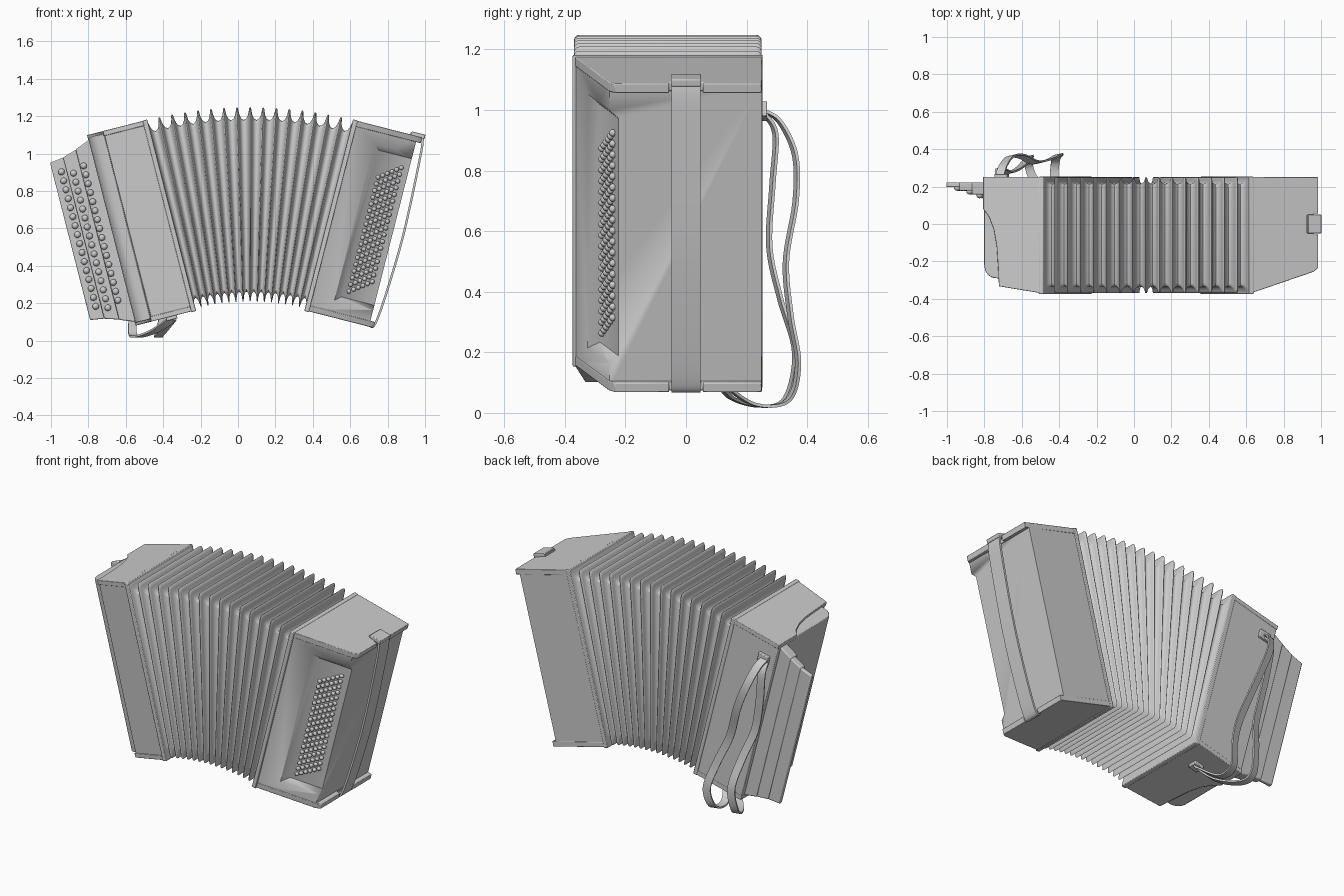
import bpy, bmesh, math
from mathutils import Vector, Matrix

if "Cube" in bpy.data.objects:
    bpy.data.objects.remove(bpy.data.objects["Cube"])

# Bellows fan around a centre point; both cases sit square to the fan's ends
CX, CZ, T = 0.065, -1.0, math.radians(14.3)
R0, R1 = 1.2, 2.247          # inner / outer radius of the cases


def place(side, u, y, v):
    """Case coordinates: u outward from bellows, v along the radius."""
    return Vector((CX + side * (v * math.sin(T) + u * math.cos(T)), y,
                   CZ + v * math.cos(T) - u * math.sin(T)))


def finish(name, bm, bevel=0.0, angle=35):
    bmesh.ops.recalc_face_normals(bm, faces=bm.faces)
    me = bpy.data.meshes.new(name)
    bm.to_mesh(me)
    bm.free()
    me.polygons.foreach_set("use_smooth", [True] * len(me.polygons))
    me.set_sharp_from_angle(angle=math.radians(angle))
    ob = bpy.data.objects.new(name, me)
    bpy.context.collection.objects.link(ob)
    if bevel:
        m = ob.modifiers.new("bevel", 'BEVEL')
        m.width, m.segments, m.limit_method = bevel, 2, 'ANGLE'
    return ob


def loft(bm, rings):
    vs = [[bm.verts.new(p) for p in r] for r in rings]
    n = len(vs[0])
    for a, b in zip(vs, vs[1:]):
        for i in range(n):
            bm.faces.new((a[i], a[(i + 1) % n], b[(i + 1) % n], b[i]))
    bm.faces.new(vs[0])
    bm.faces.new(vs[-1])


def prism_uy(name, side, poly, v0, v1, bevel=0.005):
    bm = bmesh.new()
    loft(bm, [[place(side, u, y, v) for u, y in poly] for v in (v0, v1)])
    return finish(name, bm, bevel)


def block(name, side, u0, u1, y0, y1, v0, v1, bevel=0.004):
    return prism_uy(name, side, [(u0, y0), (u1, y0), (u1, y1), (u0, y1)], v0, v1, bevel)


def buttons(name, side, spots, r):
    bm = bmesh.new()
    for u, y, v in spots:
        bmesh.ops.create_icosphere(bm, subdivisions=2, radius=r,
                                   matrix=Matrix.Translation(place(side, u, y, v)))
    return finish(name, bm, angle=80)


def spline(pts, steps=8):
    p = [pts[0]] + pts + [pts[-1]]
    out = []
    for i in range(1, len(p) - 2):
        a, b, c, d = p[i - 1:i + 3]
        for k in range(steps):
            t = k / steps
            out.append(0.5 * (2 * b + (c - a) * t + (2 * a - 5 * b + 4 * c - d) * t * t
                              + (3 * b - a - 3 * c + d) * t ** 3))
    return out + [pts[-1]]


def ribbon(name, pts, across, width, thick):
    path = spline(pts)
    rings = []
    for i, p in enumerate(path):
        t = (path[min(i + 1, len(path) - 1)] - path[max(i - 1, 0)]).normalized()
        w = (across - t * across.dot(t)).normalized()
        n = t.cross(w)
        w, n = w * width / 2, n * thick / 2
        rings.append([p + w + n, p - w + n, p - w - n, p + w - n])
    bm = bmesh.new()
    loft(bm, rings)
    return finish(name, bm, angle=50)


# Bellows: rounded rectangle swept round the fan, inset by a fold profile
FOLD = [(0, 0), (.07, .004), (.11, .022), (.17, .042), (.3, .06), (.5, .068)]
N = 16
rings = []
bm = bmesh.new()
for k in range(N):
    # each period runs valley to valley around a thin ridge, starting at the case wall
    cyc = FOLD[:-1] + [(1 - s, d) for s, d in reversed(FOLD)][:-1]
    for s, d in sorted(set(cyc) | {FOLD[-1]}):
        a = -T + 2 * T * (k + s) / N
        r0, r1 = R0 + 0.008 + d * 0.8, R1 + 0.001 - d
        y0, y1 = -0.37 + d * 0.55, 0.25 - d * 0.55
        c = 0.018
        ring = []
        for cr, cy, q in ((r1 - c, y1 - c, 0), (r0 + c, y1 - c, 1),
                          (r0 + c, y0 + c, 2), (r1 - c, y0 + c, 3)):
            for j in range(4):
                h = (q + j / 3) * math.pi / 2
                r, y = cr + c * math.cos(h), cy + c * math.sin(h)
                ring.append(Vector((CX + r * math.sin(a), y, CZ + r * math.cos(a))))
        rings.append(ring)
loft(bm, rings)
finish("bellows", bm, angle=50)
for side, tag in ((-1, "left"), (1, "right")):
    block(tag + "_bellows_frame", side, -0.006, 0.02, -0.374, 0.253, R0 - 0.006, R1 + 0.004)

# Left case with rounded grille corner, and curved end caps
prism_uy("left_case", -1, [(0, .25), (.325, .25), (.325, -.22), (.319, -.252), (.302, -.274),
                           (.28, -.287), (.24, -.292), (.235, -.33), (0, -.368)],
         R0 + 0.012, R1 - 0.012)
cap = [(0, .252), (.327, .252), (.327, .08), (.295, .04), (.268, -.03), (.252, -.12),
       (.244, -.24), (.24, -.333), (0, -.371)]
prism_uy("left_top_cap", -1, cap, R1 - 0.025, R1 + 0.002, 0.003)
prism_uy("left_bottom_cap", -1, cap, R0 - 0.002, R0 + 0.025, 0.003)

# Stepped button keyboard
steps = [(.475, .555, .197, 1.287, 1.275, 2.155, 2.165),
         (.40, .48, .178, 1.275, 1.25, 2.165, 2.19),
         (.315, .405, .158, 1.25, 1.215, 2.19, 2.225)]
for i, (ua, ub, y, vb_out, vb_in, vt_out, vt_in) in enumerate(steps):
    bm = bmesh.new()
    loft(bm, [[place(-1, u, yy, v) for u, v in
               ((ua, vb_in), (ub, vb_out), (ub, vt_out), (ua, vt_in))] for yy in (y, .222)])
    finish(f"keyboard_step_{i + 1}", bm, 0.006)
spots = []
for u, y, v0 in ((.508, .194, 1.35), (.447, .175, 1.327), (.385, .155, 1.352)):
    spots += [(u, y, v0 + 0.0495 * k) for k in range(16)]
buttons("treble_buttons", -1, spots, 0.018)

# Right case with slanted front and a recess cut through to its end
right = prism_uy("right_case", 1, [(0, -.37), (.35, -.253), (.35, .25), (0, .25)],
                 R0 + .005, R1 - .005, 0)


def face_y(u):
    return -0.37 + u / 3


bm = bmesh.new()
for off, u0, m in ((-0.02, .115, -0.018), (0.03, .168, 0.028)):
    for u in (u0, .45):
        for v in (1.288 + m, 2.153 - m):
            bm.verts.new(place(1, u, face_y(u) + off, v))
bmesh.ops.convex_hull(bm, input=bm.verts)
cutter = finish("recess_cutter", bm)
cutter.hide_render = True
mod = right.modifiers.new("recess", 'BOOLEAN')
mod.operation, mod.object, mod.solver = 'DIFFERENCE', cutter, 'EXACT'
bpy.context.view_layer.objects.active = right
bpy.ops.object.modifier_apply(modifier="recess")
bpy.data.objects.remove(cutter)

# Bass buttons, staggered in slanted rows on the recess floor
buttons("bass_buttons", 1, [(.2 + .0215 * i, face_y(.2 + .0215 * i) + .026, 1.355 + .016 * i + .037 * k)
                            for i in range(6) for k in range(18)], 0.0125)

# Right end caps with lips that leave a notch for the hand strap
for tag, v0, v1 in (("top", R1 - .03, R1 + .002), ("bottom", R0 - .002, R0 + .03)):
    prism_uy(f"right_{tag}_cap", 1,
             [(0, -.372), (.352, -.255), (.376, -.235), (.376, -.056), (.352, -.056), (.352, .056),
              (.376, .056), (.376, .25), (0, .252)], v0, v1, 0.003)

# Hand strap and its adjuster plate
ribbon("hand_strap", [place(1, u, 0, v) for u, v in
       ((.31, 2.254), (.36, 2.256), (.382, 2.235), (.394, 2.1), (.407, 1.72), (.396, 1.4),
        (.378, 1.22), (.35, 1.205))], Vector((0, 1, 0)), 0.096, 0.012)
block("strap_adjuster", 1, .315, .39, -.05, .05, R1 - .005, R1 + .02)

# Shoulder straps behind the left case, with brackets
A = [(-.72, .25, 1.0), (-.70, .31, .96), (-.66, .36, .85), (-.6, .362, .7), (-.53, .33, .5),
     (-.45, .345, .32), (-.40, .37, .16), (-.42, .335, .04), (-.42, .22, .03), (-.35, .1, .115)]
B = [(-.72, .255, .99), (-.72, .295, .92), (-.70, .285, .75), (-.66, .275, .55), (-.60, .31, .38),
     (-.56, .36, .2), (-.565, .33, .05), (-.54, .25, .022), (-.45, .15, .05), (-.35, .1, .115)]
for name, pts in (("shoulder_strap_a", A), ("shoulder_strap_b", B)):
    ribbon(name, [Vector(p) for p in pts], Vector((1, .25, 0)), 0.045, 0.01)
block("upper_strap_bracket", -1, .22, .29, .245, .268, 2.10, 2.15)
block("lower_strap_bracket", -1, .10, .16, .07, .13, R0 - .02, R0 + .005)
